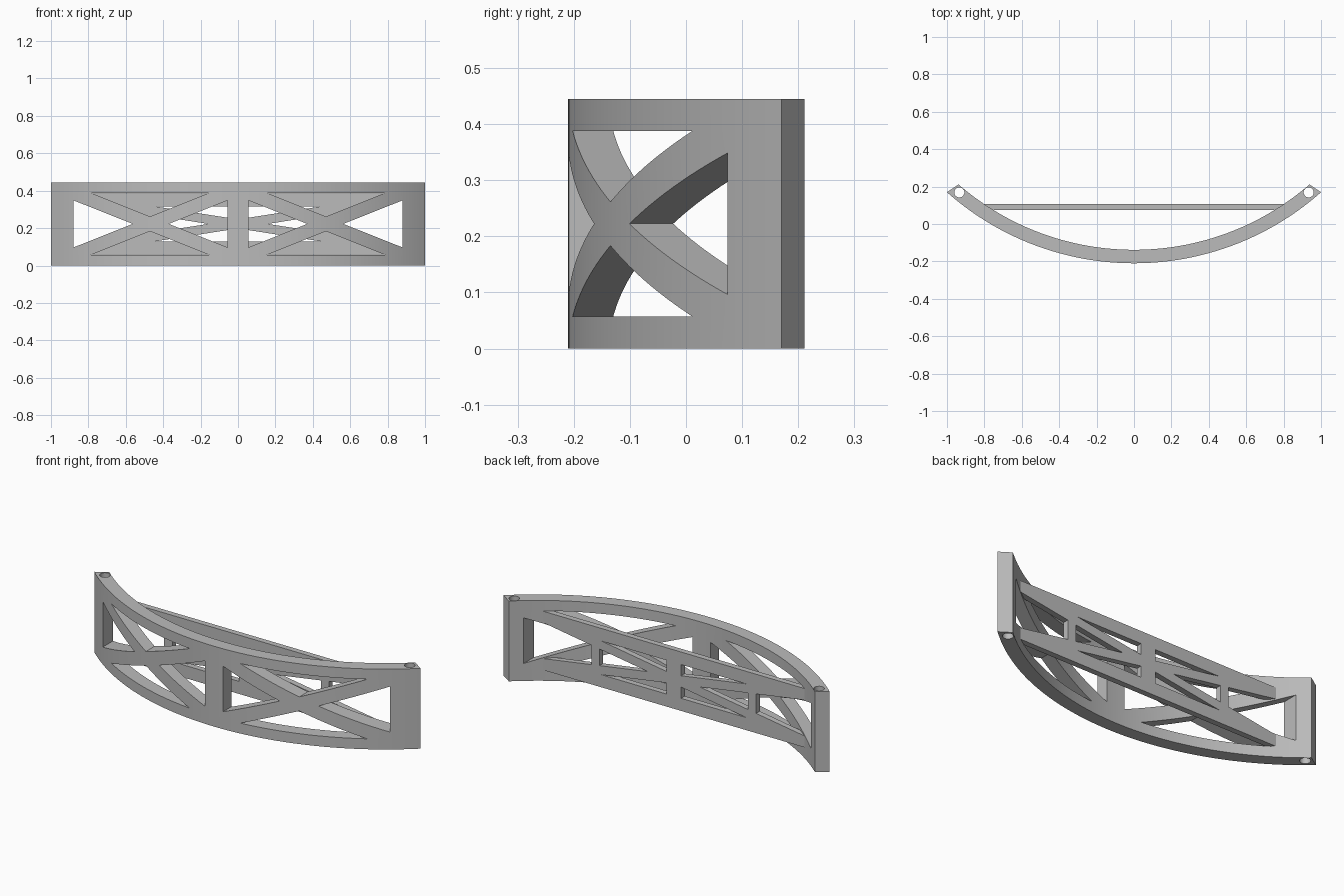
import bpy, bmesh, math
from mathutils import Vector

cube = bpy.data.objects.get("Cube")
if cube:
    bpy.data.objects.remove(cube, do_unlink=True)

HEIGHT = 0.445
MID = HEIGHT / 2
CENTRE_Y, OUTER_R, INNER_R = 1.296, 1.506, 1.434

grey = bpy.data.materials.new("plain grey")
grey.use_nodes = True
grey.diffuse_color = (0.5, 0.5, 0.5, 1)
grey.node_tree.nodes["Principled BSDF"].inputs["Base Color"].default_value = (0.5, 0.5, 0.5, 1)


def prisms(name, polygons, place, sweep):
    """One object made of polygons, each placed in space and extruded along sweep."""
    bm = bmesh.new()
    for poly in polygons:
        base = bm.faces.new([bm.verts.new(place(a, b)) for a, b in poly])
        ext = bmesh.ops.extrude_face_region(bm, geom=[base], use_keep_orig=True)
        new = [v for v in ext["geom"] if isinstance(v, bmesh.types.BMVert)]
        bmesh.ops.translate(bm, verts=new, vec=Vector(sweep))
    bmesh.ops.recalc_face_normals(bm, faces=bm.faces)
    mesh = bpy.data.meshes.new(name)
    bm.to_mesh(mesh)
    bm.free()
    mesh.materials.append(grey)
    obj = bpy.data.objects.new(name, mesh)
    bpy.context.collection.objects.link(obj)
    return obj


def cut(obj, cutter):
    cutter.hide_render = True
    mod = obj.modifiers.new("cut", "BOOLEAN")
    mod.operation, mod.solver, mod.object = "DIFFERENCE", "EXACT", cutter
    bpy.ops.object.select_all(action="DESELECT")
    bpy.context.view_layer.objects.active = obj
    obj.select_set(True)
    bpy.ops.object.modifier_apply(modifier=mod.name)
    bpy.data.objects.remove(cutter, do_unlink=True)


def mirrored(polygons):
    """Polygons given as x and height above the middle, repeated left and right."""
    return [[(s * x, MID + h) for x, h in p] for p in polygons for s in (1, -1)]


def flipped(poly):
    return [(x, -h) for x, h in poly]


def arc(radius, end_x, steps=72):
    end = math.asin(end_x / radius)
    angles = [end * (2 * i / steps - 1) for i in range(steps + 1)]
    return [(radius * math.sin(a), CENTRE_Y - radius * math.cos(a)) for a in angles]


def flat(x, y):
    return (x, y, 0)


def below(x, y):
    return (x, y, -0.1)


def upright(x, z):
    return (x, -0.5, z)


# Curved front beam
beam = prisms("curved_beam", [arc(OUTER_R, 1.0) + arc(INNER_R, 0.938)[::-1]],
              flat, (0, 0, HEIGHT))

# Cross-braced windows in the beam
top_window = [(0.155, 0.165), (0.785, 0.165), (0.47, 0.039)]
windows = [
    [(0.88, 0.126), (0.88, -0.126), (0.563, 0)],
    [(0.055, 0.126), (0.055, -0.126), (0.37, 0)],
    top_window, flipped(top_window),
]
cut(beam, prisms("window_cutter", mirrored(windows), upright, (0, 1, 0)))

# Pin holes at both ends
holes = [[(s * 0.934 + 0.027 * math.cos(t * math.tau / 32),
           0.169 + 0.027 * math.sin(t * math.tau / 32)) for t in range(32)] for s in (1, -1)]
cut(beam, prisms("hole_cutter", holes, below, (0, 0, HEIGHT + 0.2)))

# Straight rear brace with one long cross and three posts
HALF, END = 0.163, 0.82
bar = prisms("rear_brace", [[(-END, MID - HALF), (END, MID - HALF),
                             (END, MID + HALF), (-END, MID + HALF)]],
             lambda x, z: (x, 0.075, z), (0, 0.032, 0))
SLOPE, THICK = 0.155, 0.0245


def inner_edge(x):
    return SLOPE * x - THICK


def outer_edge(x):
    return SLOPE * x + THICK


chord = outer_edge(0.445)
apex = THICK / SLOPE
upper = [(0.045, outer_edge(0.045)), (0.445, chord), (0.045, chord)]
gaps = [
    upper, flipped(upper),
    [(apex, 0), (0.455, inner_edge(0.455)), (0.455, -inner_edge(0.455))],
    [(0.505, inner_edge(0.505)), (0.9, inner_edge(0.9)),
     (0.9, -inner_edge(0.9)), (0.505, -inner_edge(0.505))],
]
cut(bar, prisms("gap_cutter", mirrored(gaps), upright, (0, 1, 0)))

# Smooth curves, sharp edges
for obj in (beam, bar):
    bpy.ops.object.select_all(action="DESELECT")
    bpy.context.view_layer.objects.active = obj
    obj.select_set(True)
    bpy.ops.object.shade_smooth_by_angle(angle=math.radians(20))
